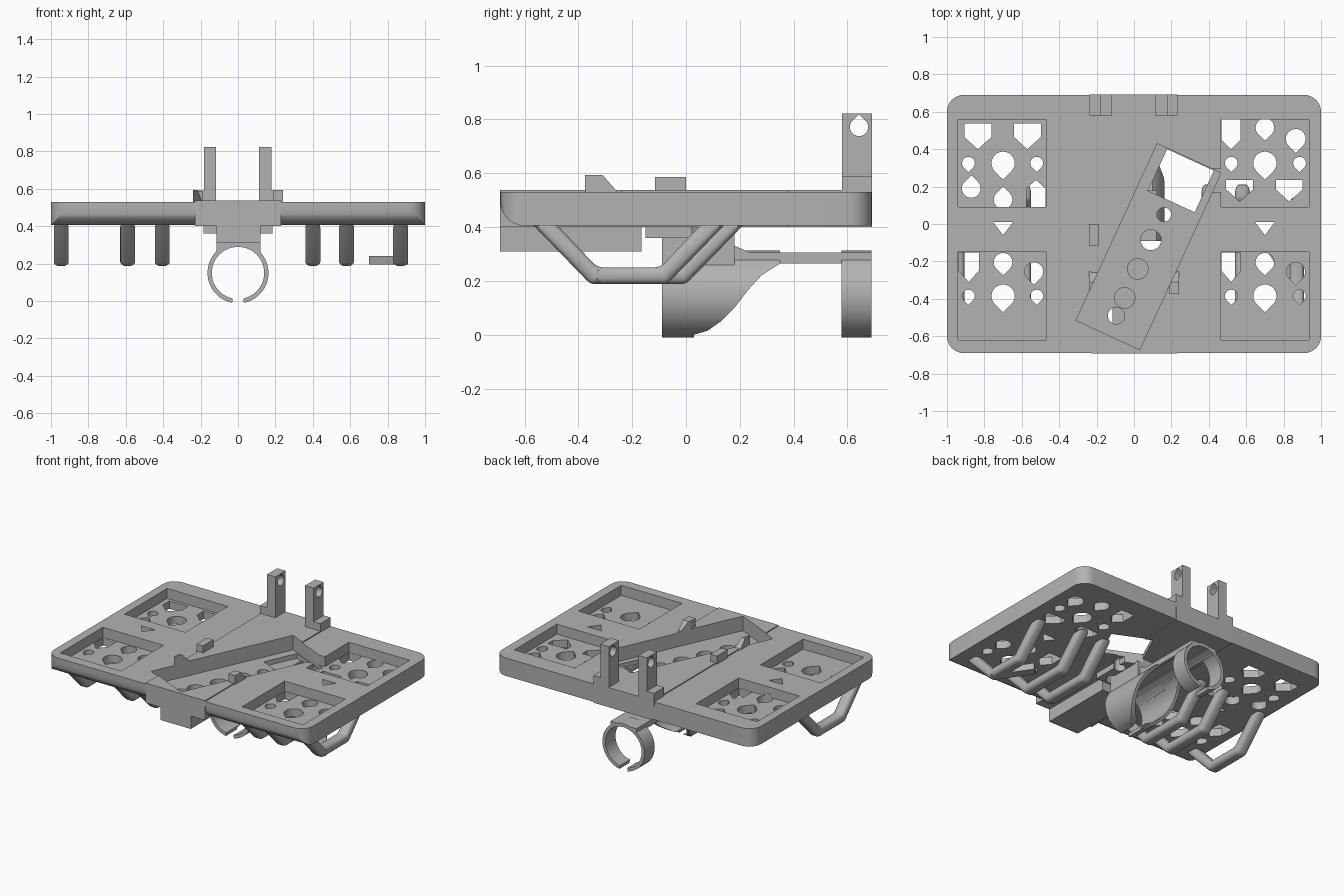
import bpy, bmesh, math
from mathutils import Vector

cube = bpy.data.objects.get("Cube")
if cube:
    bpy.data.objects.remove(cube, do_unlink=True)

grey = bpy.data.materials.new("plastic grey")
grey.use_nodes = True
colour = (0.45, 0.45, 0.45, 1)
grey.diffuse_color = colour
grey.node_tree.nodes["Principled BSDF"].inputs["Base Color"].default_value = colour

ORDER = {"x": lambda a, b, h: (h, a, b),
         "y": lambda a, b, h: (a, h, b),
         "z": lambda a, b, h: (a, b, h)}


def prisms(name, outlines, axis="z"):
    """One object of extruded outlines; each entry is (points, low, high)."""
    bm = bmesh.new()
    for pts, low, high in outlines:
        rings = [[bm.verts.new(ORDER[axis](a, b, h)) for a, b in pts] for h in (low, high)]
        bm.faces.new(rings[0])
        bm.faces.new(rings[1])
        for i in range(len(pts)):
            j = (i + 1) % len(pts)
            bm.faces.new((rings[0][i], rings[0][j], rings[1][j], rings[1][i]))
    bmesh.ops.recalc_face_normals(bm, faces=bm.faces)
    mesh = bpy.data.meshes.new(name)
    bm.to_mesh(mesh)
    bm.free()
    mesh.materials.append(grey)
    obj = bpy.data.objects.new(name, mesh)
    bpy.context.collection.objects.link(obj)
    return obj


def rect(x0, x1, y0, y1):
    return [(x0, y0), (x1, y0), (x1, y1), (x0, y1)]


def box(name, x0, x1, y0, y1, z0, z1):
    return prisms(name, [(rect(x0, x1, y0, y1), z0, z1)])


def arc(cx, cy, r, start, end, steps):
    angles = [math.radians(start + (end - start) * i / steps) for i in range(steps + 1)]
    return [(cx + r * math.cos(a), cy + r * math.sin(a)) for a in angles]


def circle(cx, cy, r):
    return arc(cx, cy, r, 0, 345, 23)


def teardrop(cx, cy, r, d=-1):
    pts = arc(cx, cy, r, 45, -225, 18) + [(cx, cy + r * 1.41)]
    return pts if d > 0 else [(x, 2 * cy - y) for x, y in pts]


def house(x0, x1, base, wall, tip):
    return [(x0, base), (x1, base), (x1, wall), ((x0 + x1) / 2, tip), (x0, wall)]


def activate(obj):
    bpy.ops.object.select_all(action="DESELECT")
    obj.select_set(True)
    bpy.context.view_layer.objects.active = obj


def cut(obj, *cutters):
    activate(obj)
    for cutter in cutters:
        mod = obj.modifiers.new("cut", "BOOLEAN")
        mod.operation = "DIFFERENCE"
        mod.solver = "EXACT"
        mod.object = cutter
        bpy.ops.object.modifier_apply(modifier=mod.name)


def smooth(obj):
    activate(obj)
    bpy.ops.object.shade_smooth_by_angle(angle=math.radians(30))


# Wide board with rounded corners, and the raised middle panel
r = 0.09
outline = []
for sx, sy, a in ((1, 1, 0), (-1, 1, 90), (-1, -1, 180), (1, -1, 270)):
    outline += arc(sx * (1 - r), sy * (0.69 - r), r, a, a + 90, 8)
board = prisms("board", [(outline, 0.405, 0.53)])
panel = box("middle_panel", -0.23, 0.23, -0.692, 0.692, 0.40, 0.537)
under_box = box("under_box", -0.115, 0.12, -0.692, -0.165, 0.31, 0.41)

# Small stops on the board
sloped = [(-0.375, 0.5), (-0.375, 0.593), (-0.31, 0.593), (-0.245, 0.52)]
stops = [prisms("left_sloped_stop", [(sloped, 0.19, 0.24)], "x"),
         prisms("right_sloped_stop", [(sloped, -0.24, -0.19)], "x"),
         box("square_stop", -0.24, -0.19, -0.115, 0, 0.5, 0.587)]

# Cutters: four square pockets, slanted trough with its window and notch
pockets = [(rect(x, x + 0.47, y, y + 0.47), 0.46, 0.7)
           for x in (-0.94, 0.465) for y in (0.09, -0.62)]
pocket_cut = prisms("pocket_cutter", pockets)
corner = Vector((-0.31, -0.515))
along = Vector((math.cos(math.radians(65.3)), math.sin(math.radians(65.3))))
across = Vector((along.y, -along.x))


def slanted(u0, u1, v0, v1):
    return [tuple(corner + along * u + across * v)
            for u, v in ((u0, v0), (u0, v1), (u1, v1), (u1, v0))]


trough_cut = prisms("trough_cutter", [(slanted(0, 1.04, 0, 0.375), 0.435, 0.8)])
window_cut = prisms("window_cutter", [(slanted(0.79, 1.035, 0.06, 0.335), 0.2, 0.8)])
notch_cut = box("notch_cutter", 0.40, 0.48, 0.17, 0.295, 0.46, 0.8)

# Cutters: tool holes in the pocket floors
shapes = []
for y in (0.325, -0.385):
    for side in (-1, 1):
        shapes += [teardrop(side * 0.7, y, 0.062),
                   teardrop(side * 0.885, y, 0.034), teardrop(side * 0.52, y, 0.034)]
shapes += [house(c - 0.072, c + 0.072, 0.538, 0.465, 0.40) for c in (-0.835, -0.57)]
shapes += [house(c - 0.072, c + 0.072, 0.235, 0.185, 0.12) for c in (0.565, 0.83)]
shapes += [house(0.468, 0.57, 0.558, 0.45, 0.40),
           house(-0.575, -0.473, 0.092, 0.19, 0.235),
           house(-0.937, -0.83, -0.152, -0.25, -0.31),
           house(0.468, 0.57, -0.152, -0.25, -0.31)]
shapes += [teardrop(-0.87, 0.19, 0.05, 1), teardrop(-0.7, 0.13, 0.05, 1),
           teardrop(0.7, 0.515, 0.05), teardrop(0.865, 0.455, 0.053),
           teardrop(-0.7, -0.205, 0.05), teardrop(0.7, -0.205, 0.05),
           teardrop(-0.535, -0.255, 0.05), teardrop(0.865, -0.255, 0.05)]
hole_cut = prisms("hole_cutter", [(s, 0.2, 0.48) for s in shapes])
slot_cut = prisms("slot_cutter", [([(c - 0.053, 0.01), (c + 0.053, 0.01), (c, -0.06)], 0.2, 0.8)
                                  for c in (-0.7, 0.7)])

# Cutters: row of round holes along the trough, and the rounded front edge
row = [(0.09, -0.085, 0.055, 0.2), (0.02, -0.24, 0.055, 0.34), (-0.05, -0.395, 0.055, 0.34),
       (-0.095, -0.49, 0.045, 0.34), (0.16, 0.05, 0.038, 0.2)]
row_cut = prisms("row_cutter", [(circle(x, y, q), low, 0.6) for x, y, q, low in row])
edge = [(-0.8, 0.3), (-0.6, 0.3)] + arc(-0.6, 0.495, 0.09, 270, 180, 8) + [(-0.8, 0.495)]
edge_cut = prisms("edge_cutter", [(edge, -1.2, 1.2)], "x")

cut(board, edge_cut, pocket_cut, trough_cut, window_cut, notch_cut, hole_cut, slot_cut, row_cut)
cut(panel, trough_cut, window_cut, row_cut)
cut(under_box, row_cut)
for stop in stops:
    cut(stop, trough_cut)
smooth(board)

# Two upright lugs with a pin hole and a low foot on the outer side
pin_cut = prisms("pin_cutter", [(teardrop(0.643, 0.772, 0.034, 1), -0.5, 0.5)], "x")
for name, x0, x1, f0, f1 in (("right_lug", -0.182, -0.118, -0.238, -0.18),
                             ("left_lug", 0.112, 0.178, 0.176, 0.232)):
    lug = box(name, x0, x1, 0.58, 0.692, 0.5, 0.823)
    cut(lug, pin_cut)
    box(name + "_foot", f0, f1, 0.58, 0.692, 0.5, 0.59)

# Open grip tube with a swept rear edge, and the open rear ring
R, W, CZ = 0.163, 0.023, 0.15
open_ring = arc(0, CZ, R, -79, 259, 48) + arc(0, CZ, R - W, 258, -78, 48)
grip = prisms("grip_tube", [(open_ring, -0.09, 0.35)], "y")
sweep = [(0.03, -0.1), (0.03, 0.0), (0.08, 0.015), (0.13, 0.05), (0.18, 0.10), (0.23, 0.165),
         (0.28, 0.22), (0.35, 0.265), (0.45, 0.265), (0.45, -0.1)]
sweep_cut = prisms("sweep_cutter", [(sweep, -0.5, 0.5)], "x")
cut(grip, sweep_cut)
ring = prisms("rear_ring", [(open_ring, 0.578, 0.69)], "y")
smooth(grip)
smooth(ring)

# Mount that ties the grip to the board, and the arm back to the ring
bore_cut = prisms("bore_cutter", [(circle(0, CZ, R - W), -0.5, 1)], "y")
mount = box("grip_mount", -0.115, 0.12, -0.09, 0.18, 0.24, 0.37)
arm_side = [(0.1, 0.265), (0.69, 0.265), (0.69, 0.305), (0.24, 0.305), (0.17, 0.335), (0.1, 0.335)]
arm = prisms("ring_arm", [(arm_side, -0.1, 0.1)], "x")
for part in (mount, arm):
    cut(part, bore_cut)
mount_pad = box("mount_pad", -0.185, 0.185, -0.15, 0.18, 0.36, 0.41)
cut(mount_pad, window_cut, row_cut)

# Hanging handles below both wings
for i, (x, back) in enumerate(((-0.945, 0.15), (-0.59, 0.22), (-0.405, 0.22),
                               (0.4, 0.22), (0.58, 0.22), (0.87, 0.15))):
    side = [(-0.575, 0.415), (-0.355, 0.188), (back - 0.22, 0.188), (back, 0.415),
            (back - 0.09, 0.415), (back - 0.245, 0.25), (-0.33, 0.25), (-0.485, 0.415)]
    handle = prisms(f"handle_{i + 1}", [(side, x - 0.04, x + 0.04)], "x")
    bevel = handle.modifiers.new("round", "BEVEL")
    bevel.width = 0.022
    bevel.segments = 3
    activate(handle)
    bpy.ops.object.modifier_apply(modifier=bevel.name)
    smooth(handle)

# Slanted thumb bar on the outer left handle
prisms("thumb_bar", [([(0.91, -0.33), (0.85, -0.35), (0.7, -0.13), (0.75, -0.09)], 0.195, 0.24)])

for obj in list(bpy.data.objects):
    if obj.name.endswith("_cutter"):
        bpy.data.objects.remove(obj, do_unlink=True)
